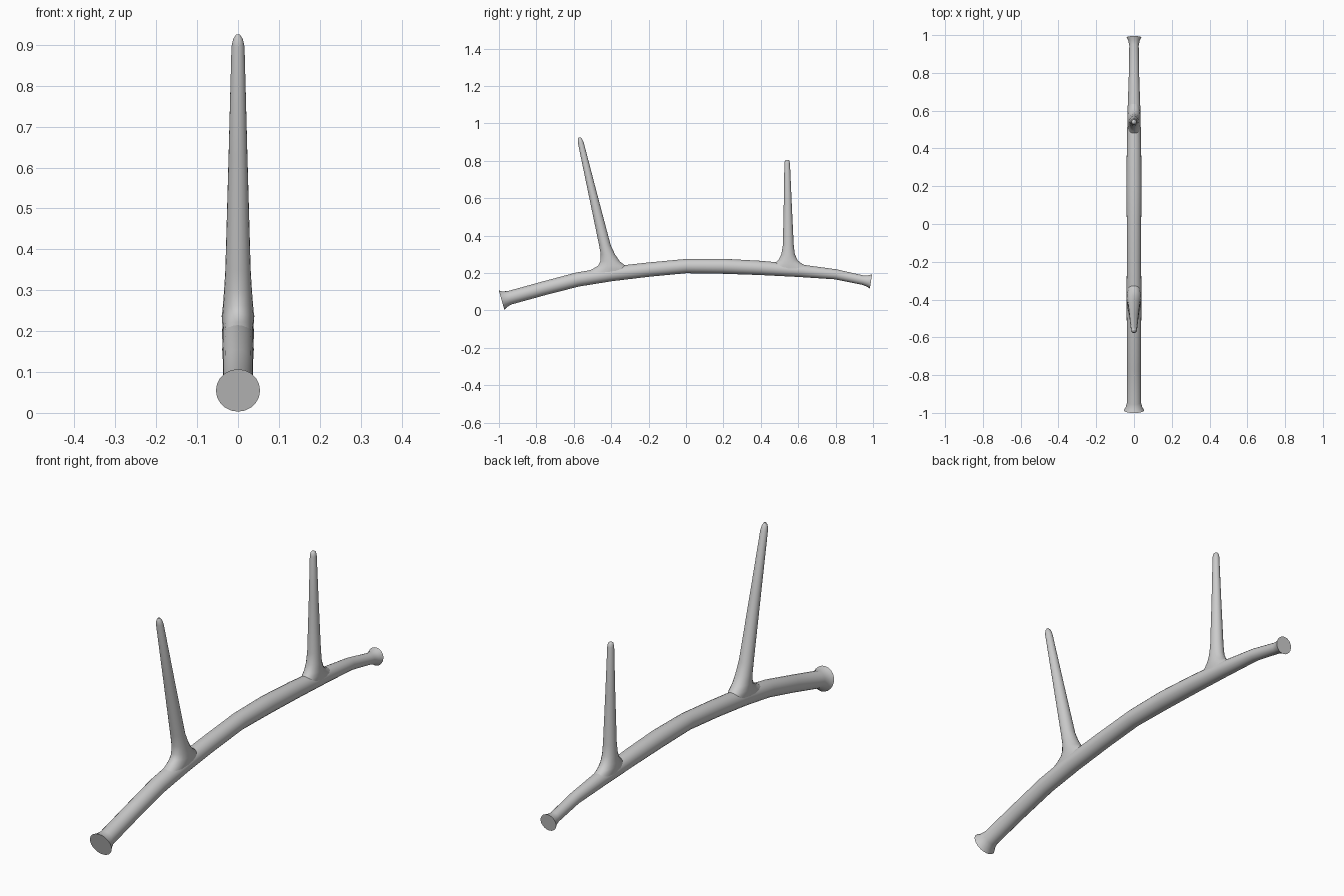
import bpy, bmesh
from math import cos, sin, tau
from mathutils import Vector

SIDES = 20

cube = bpy.data.objects.get("Cube")
if cube:
    bpy.data.objects.remove(cube, do_unlink=True)


def loft(name, rings):
    """Skin a closed tube over rings of (centre, up axis, side radius, up radius)."""
    bm = bmesh.new()
    loops = []
    for centre, up, side_r, up_r in rings:
        loops.append([bm.verts.new(centre + Vector((side_r * cos(a), 0, 0)) + up * (up_r * sin(a)))
                      for a in (tau * i / SIDES for i in range(SIDES))])
    for low, high in zip(loops, loops[1:]):
        for i in range(SIDES):
            j = (i + 1) % SIDES
            bm.faces.new((low[i], low[j], high[j], high[i]))
    bm.faces.new(loops[0])
    bm.faces.new(loops[-1])
    bmesh.ops.recalc_face_normals(bm, faces=bm.faces)
    mesh = bpy.data.meshes.new(name)
    bm.to_mesh(mesh)
    bm.free()
    obj = bpy.data.objects.new(name, mesh)
    bpy.context.collection.objects.link(obj)
    bpy.ops.object.select_all(action='DESELECT')
    obj.select_set(True)
    bpy.context.view_layer.objects.active = obj
    bpy.ops.object.shade_smooth_by_angle(angle=0.9)
    return obj


def stem(name, rows):
    """Rows of (y, z, radius), with rings square to the path."""
    points = [Vector((0, y, z)) for y, z, r in rows]
    rings = []
    for i, row in enumerate(rows):
        along = (points[min(i + 1, len(rows) - 1)] - points[max(i - 1, 0)]).normalized()
        rings.append((points[i], Vector((0, -along.z, along.y)), row[2], row[2]))
    return loft(name, rings)


def twig(name, rows):
    """Rows of (y, z, side radius, lengthwise radius), with level rings."""
    return loft(name, [(Vector((0, y, z)), Vector((0, 1, 0)), rx, ry) for y, z, rx, ry in rows])


# Arched main stem with a flare at each cut end
stem("main_stem", [
    (-0.986, 0.055, 0.054), (-0.972, 0.059, 0.045), (-0.945, 0.067, 0.037),
    (-0.76, 0.118, 0.037), (-0.58, 0.165, 0.038), (-0.40, 0.195, 0.039),
    (-0.20, 0.218, 0.038), (0, 0.237, 0.038), (0.20, 0.236, 0.040),
    (0.40, 0.227, 0.038), (0.60, 0.213, 0.034), (0.80, 0.193, 0.027),
    (0.945, 0.162, 0.025), (0.97, 0.158, 0.030), (0.989, 0.155, 0.039)])

# Tall leaning twig with a wide, stretched root
twig("front_twig", [
    (-0.415, 0.200, 0.036, 0.135), (-0.400, 0.222, 0.039, 0.098),
    (-0.397, 0.240, 0.039, 0.072), (-0.406, 0.262, 0.037, 0.052),
    (-0.418, 0.300, 0.034, 0.038), (-0.434, 0.350, 0.031, 0.031),
    (-0.500, 0.630, 0.023, 0.023), (-0.562, 0.895, 0.016, 0.016),
    (-0.566, 0.914, 0.012, 0.012), (-0.568, 0.925, 0.005, 0.005)])

# Shorter upright twig
twig("rear_twig", [
    (0.555, 0.212, 0.033, 0.150), (0.550, 0.236, 0.035, 0.100),
    (0.545, 0.250, 0.035, 0.074), (0.545, 0.268, 0.034, 0.052),
    (0.546, 0.300, 0.031, 0.036), (0.547, 0.350, 0.028, 0.029),
    (0.544, 0.580, 0.020, 0.021), (0.541, 0.785, 0.014, 0.015),
    (0.541, 0.800, 0.011, 0.012), (0.541, 0.805, 0.006, 0.007)])
